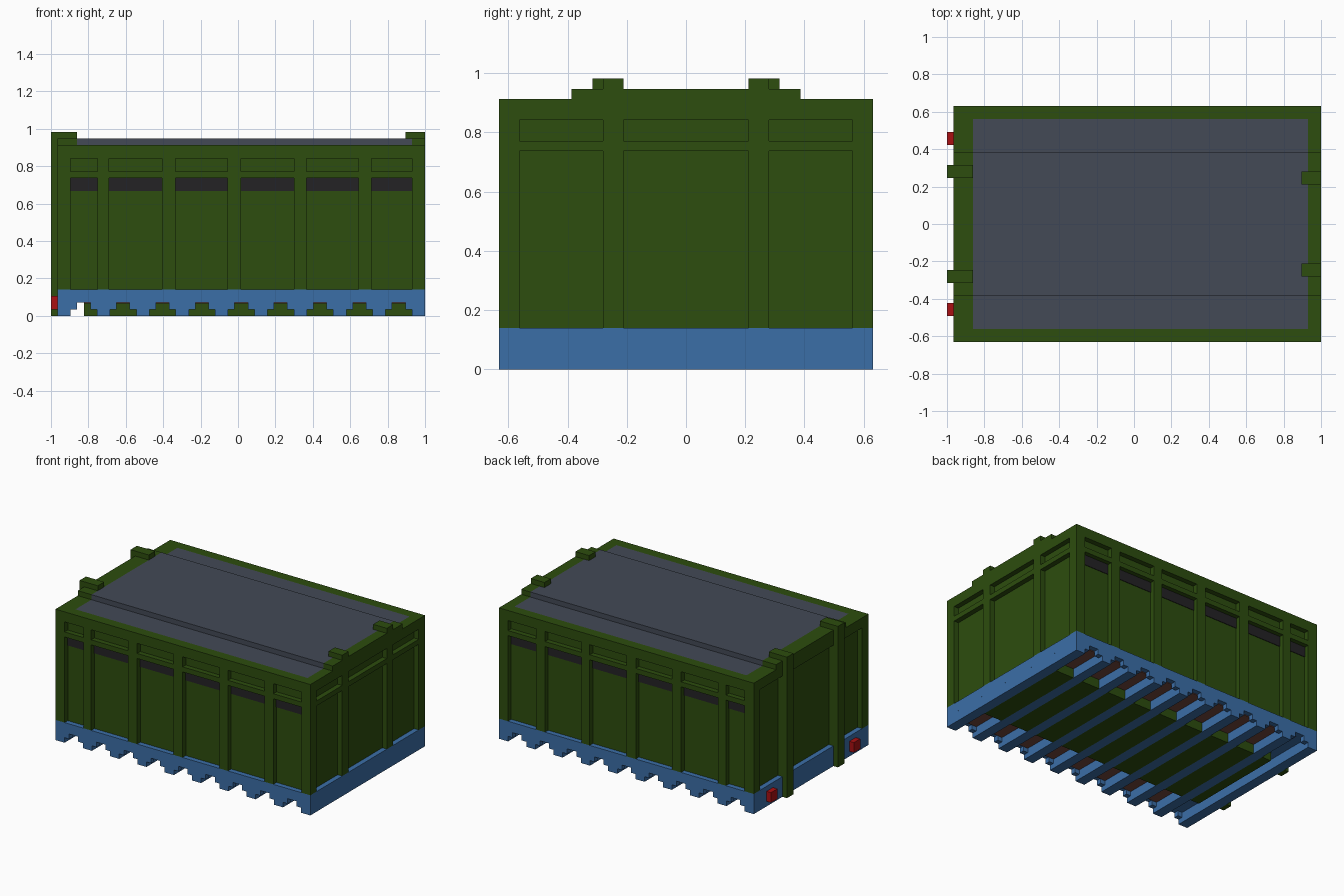
import bpy, bmesh

cube = bpy.data.objects.get("Cube")
if cube:
    bpy.data.objects.remove(cube, do_unlink=True)


def material(name, rgb):
    m = bpy.data.materials.new(name)
    m.use_nodes = True
    m.diffuse_color = (*rgb, 1)
    bsdf = next(n for n in m.node_tree.nodes if n.type == 'BSDF_PRINCIPLED')
    bsdf.inputs["Base Color"].default_value = (*rgb, 1)
    return m


GREEN = material("dark green", (0.026, 0.074, 0.0044))
BLUE = material("blue", (0.044, 0.156, 0.386))
GREY = material("slate grey", (0.056, 0.067, 0.093))
DARK = material("charcoal", (0.0176, 0.016, 0.0185))
RED = material("red", (0.40, 0.005, 0.006))
BROWN = material("brown", (0.17, 0.065, 0.048))


def boxes(name, mat, items):
    """One object from boxes given as (x0, x1, y0, y1, z0, z1)."""
    bm = bmesh.new()
    for x0, x1, y0, y1, z0, z1 in items:
        vs = bmesh.ops.create_cube(bm, size=1)["verts"]
        for v in vs:
            v.co.x = x1 if v.co.x > 0 else x0
            v.co.y = y1 if v.co.y > 0 else y0
            v.co.z = z1 if v.co.z > 0 else z0
    me = bpy.data.meshes.new(name)
    bm.to_mesh(me)
    bm.free()
    me.materials.append(mat)
    ob = bpy.data.objects.new(name, me)
    bpy.context.collection.objects.link(ob)
    return ob


def both(items):
    """Add copies mirrored across y = 0."""
    return items + [(a, b, -d, -c, e, f) for a, b, c, d, e, f in items]


U = 2 / 57                       # basic unit of the design
XL, XR, Y = -0.965, 1.0, 18 * U  # outer shell
B, RAIL0, RAIL1, TOPR, TOP = 4 * U, 21 * U, 22 * U, 24 * U, 26 * U

# Underframe: deck, cross beams, toothed skirts
beams = [XL + i * 6 * U for i in range(10)]
boxes("base_deck", BLUE, [(XL, XR, -Y, Y, 2 * U, B)])
boxes("cross_beams", BLUE, [(x, x + 2 * U, -Y, Y, 0, 2 * U) for x in beams])
shoulders = []
for x in beams:
    if x > XL + U:
        shoulders.append((x - U, x, Y - U, Y, U, 2 * U))
    if x < XR - 3 * U:
        shoulders.append((x + 2 * U, x + 3 * U, Y - U, Y, U, 2 * U))
boxes("skirt_teeth", BLUE, both(shoulders))

# Belly filling and planks between the beams
gaps = [(x + 2 * U, x + 6 * U) for x in beams[:-1]]
gaps[0] = (gaps[0][0] + 2 * U, gaps[0][1])
boxes("belly_blocks", GREEN, [(a, b, -10 * U, 10 * U, 0, 2 * U) for a, b in gaps])
boxes("floor_planks", BROWN,
      both([(a, b, 10 * U, Y - U, 2 * U - 0.005, 2 * U) for a, b in gaps]))

# Recessed wall panels
boxes("wall_core", GREEN, [(XL + U, XR - U, -Y + U, Y - U, B, TOPR)])

# Long side frames: pillars, middle rails and window strips
panels = [(-0.895, -0.75), (-0.69, -0.405), (-0.335, -0.055),
          (0.015, 0.30), (0.365, 0.645), (0.715, 0.93)]
edges = [XL] + [v for p in panels for v in p] + [XR]
pillars = [(edges[i], edges[i + 1], Y - U, Y, B, TOPR)
           for i in range(0, len(edges), 2)]
boxes("side_pillars", GREEN, both(pillars))
boxes("side_rails", GREEN,
      both([(a, b, Y - U, Y, RAIL0, RAIL1) for a, b in panels]))
boxes("side_windows", DARK,
      both([(a, b, Y - U, Y - U + 0.004, 19 * U, RAIL0) for a, b in panels]))

# Left end frame
boxes("left_end_pillars", GREEN,
      both([(XR - U, XR, 16 * U, Y - U, B, TOPR),
            (XR - U, XR, 6 * U, 8 * U, B, TOPR)]))
boxes("left_end_rails", GREEN,
      both([(XR - U, XR, 8 * U, 16 * U, RAIL0, RAIL1)])
      + [(XR - U, XR, -6 * U, 6 * U, RAIL0, RAIL1)])

# Right end frame with full height posts
boxes("right_end_pillars", GREEN, both([(XL, XL + U, 16 * U, Y - U, B, TOPR)]))
boxes("right_end_posts", GREEN,
      both([(-1.0, XL, 7 * U, 9 * U, 0, 27 * U),
            (XL, XL + U, 7 * U, 9 * U, B, TOPR)]))

# Top rim and roof
RX0, RX1 = -0.86, 0.93
boxes("top_rim", GREEN,
      both([(XL, XR, 16 * U, Y, TOPR, TOP)])
      + [(XL, RX0, -16 * U, 16 * U, TOPR, TOP),
         (RX1, XR, -16 * U, 16 * U, TOPR, TOP)])
boxes("roof_panel", GREY, [(RX0, RX1, -16 * U, 16 * U, TOPR, TOP),
                           (RX0, RX1, -11 * U, 11 * U, TOP, 27 * U)])
boxes("roof_ends", GREEN, [(XL, RX0, -11 * U, 11 * U, TOP, 27 * U),
                           (RX1, XR, -11 * U, 11 * U, TOP, 27 * U)])
boxes("roof_brackets", GREEN,
      both([(-1.0, RX0, 7 * U, 9 * U, 27 * U, 28 * U),
            (0.895, XR, 6 * U, 8 * U, 27 * U, 28 * U)]))

# Tail lamps
boxes("tail_lamps", RED, both([(-1.0, XL, 12 * U, 14 * U, U, 3 * U)]))
